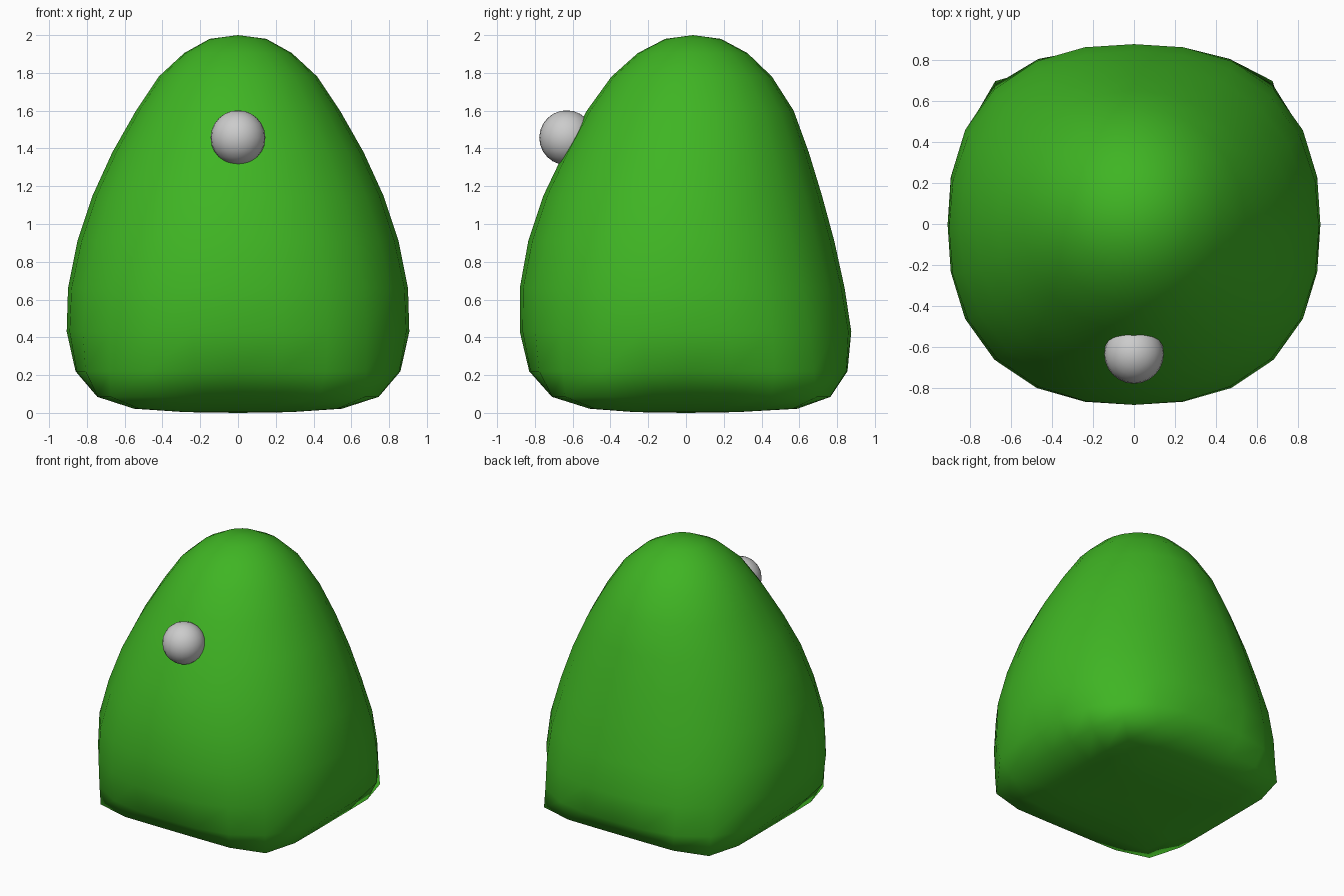
import bpy, bmesh, math

if "Cube" in bpy.data.objects:
    bpy.data.objects.remove(bpy.data.objects["Cube"])

SIDES = 24


def finish(bm, name, color=None):
    """Turn a bmesh into a smooth-shaded object."""
    bmesh.ops.recalc_face_normals(bm, faces=bm.faces)
    for f in bm.faces:
        f.smooth = True
    mesh = bpy.data.meshes.new(name)
    bm.to_mesh(mesh)
    bm.free()
    obj = bpy.data.objects.new(name, mesh)
    bpy.context.collection.objects.link(obj)
    if color:
        mat = bpy.data.materials.new(name + "_green")
        mat.diffuse_color = color
        mat.use_nodes = True
        mat.node_tree.nodes["Principled BSDF"].inputs["Base Color"].default_value = mat.diffuse_color
        mesh.materials.append(mat)
    return obj


# Body: rings lofted from a squarish base to a round tip
# (z, half width, front y, back y, squareness exponent)
profile = [
    (0.004, 0.28, -0.27, 0.27, 14),
    (0.022, 0.55, -0.51, 0.59, 14),
    (0.085, 0.745, -0.71, 0.765, 7),
    (0.22, 0.86, -0.83, 0.855, 2.9),
    (0.43, 0.907, -0.88, 0.875, 2.4),
    (0.66, 0.90, -0.88, 0.84, 2.3),
    (0.91, 0.85, -0.835, 0.785, 2.15),
    (1.15, 0.77, -0.755, 0.72, 2.1),
    (1.38, 0.665, -0.645, 0.65, 2.05),
    (1.60, 0.54, -0.525, 0.57, 2),
    (1.78, 0.42, -0.395, 0.455, 2),
    (1.905, 0.285, -0.255, 0.325, 2),
    (1.98, 0.15, -0.11, 0.185, 2),
]
bm = bmesh.new()
rings = []
for z, hx, front, back, n in profile:
    ring = []
    for i in range(SIDES):
        a = 2 * math.pi * i / SIDES
        c, s = math.cos(a), math.sin(a)
        r = (abs(c) ** n + abs(s) ** n) ** (-1 / n)
        y = (front + back) / 2 + (back - front) / 2 * r * s
        ring.append(bm.verts.new((hx * r * c, y, z)))
    rings.append(ring)
bottom = bm.verts.new((0, 0, 0))
tip = bm.verts.new((0, 0.037, 2))
for i in range(SIDES):
    j = (i + 1) % SIDES
    for lo, hi in zip(rings, rings[1:]):
        bm.faces.new((lo[i], lo[j], hi[j], hi[i]))
    bm.faces.new((bottom, rings[0][j], rings[0][i]))
    bm.faces.new((tip, rings[-1][i], rings[-1][j]))
finish(bm, "body", (0.05, 0.46, 0.017, 1))

# Nose: small ball set into the front
bm = bmesh.new()
bmesh.ops.create_uvsphere(bm, u_segments=24, v_segments=12, radius=0.145)
nose = finish(bm, "nose")
nose.location = (0, -0.632, 1.457)
